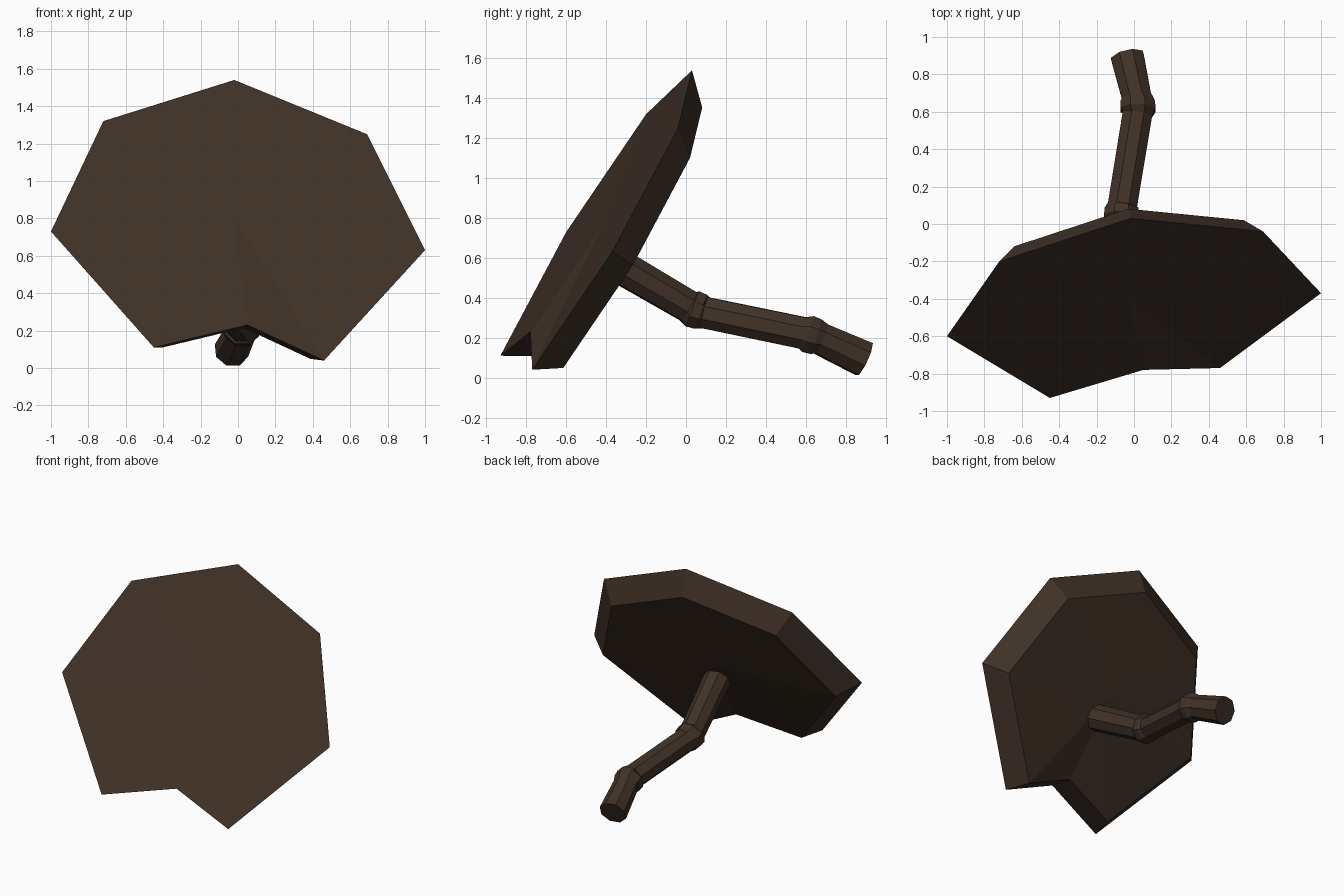
import bpy, bmesh, math
from mathutils import Vector

if "Cube" in bpy.data.objects:
    bpy.data.objects.remove(bpy.data.objects["Cube"])

wood = bpy.data.materials.new("dark_brown")
wood.diffuse_color = (0.051, 0.031, 0.020, 1)
wood.use_nodes = True
wood.node_tree.nodes["Principled BSDF"].inputs["Base Color"].default_value = wood.diffuse_color


def make(name, bm):
    bmesh.ops.recalc_face_normals(bm, faces=bm.faces)
    me = bpy.data.meshes.new(name)
    bm.to_mesh(me)
    bm.free()
    me.materials.append(wood)
    ob = bpy.data.objects.new(name, me)
    bpy.context.collection.objects.link(ob)
    return ob


# tilted notched cap: front outline, shrunk and shifted to form the back
outline = [(-0.02, 0.03, 1.54), (0.69, -0.04, 1.25), (1.0, -0.37, 0.63),
           (0.46, -0.77, 0.04), (0.05, -0.78, 0.23), (-0.45, -0.93, 0.11),
           (-1.0, -0.60, 0.73), (-0.72, -0.20, 1.32)]
centre = Vector((-0.02, -0.40, 0.80))
shift = Vector((-0.01, 0.107, -0.09))
bm = bmesh.new()
front = [bm.verts.new(p) for p in outline]
back = [bm.verts.new(centre + (Vector(p) - centre) * 0.87 + shift) for p in outline]
hub_f = bm.verts.new(centre)
hub_b = bm.verts.new(centre + shift)
n = len(outline)
for i in range(n):
    j = (i + 1) % n
    bm.faces.new((front[i], front[j], back[j], back[i]))
    bm.faces.new((front[j], front[i], hub_f))
    bm.faces.new((back[i], back[j], hub_b))
make("cap", bm)

# eight-sided crooked stem with knuckles at its two bends
SIDES = 8
path = [Vector(p) for p in ((0.015, -0.42, 0.61), (-0.07, 0.05, 0.335),
                            (0.025, 0.63, 0.215), (-0.035, 0.893, 0.093))]
rings = [(path[0], (path[1] - path[0]).normalized(), 0.092)]
for k in (1, 2):
    d1 = (path[k] - path[k - 1]).normalized()
    d2 = (path[k + 1] - path[k]).normalized()
    mid = (d1 + d2).normalized()
    rings += [(path[k] - d1 * 0.045, d1, 0.086),
              (path[k] - d1 * 0.020, mid, 0.102),
              (path[k] + d2 * 0.025, mid, 0.098),
              (path[k] + d2 * 0.050, d2, 0.085)]
rings.append((path[3], (path[3] - path[2]).normalized(), 0.095))

bm = bmesh.new()
loops = []
for pos, d, r in rings:
    side = d.cross(Vector((0, 0, 1))).normalized()
    up = side.cross(d)
    loops.append([bm.verts.new(pos + (side * math.cos(a) + up * math.sin(a)) * r)
                  for a in (2 * math.pi * (i + 0.5) / SIDES for i in range(SIDES))])
for a, b in zip(loops, loops[1:]):
    for i in range(SIDES):
        j = (i + 1) % SIDES
        bm.faces.new((a[i], a[j], b[j], b[i]))
bm.faces.new(loops[0])
bm.faces.new(loops[-1])
make("stem", bm)
